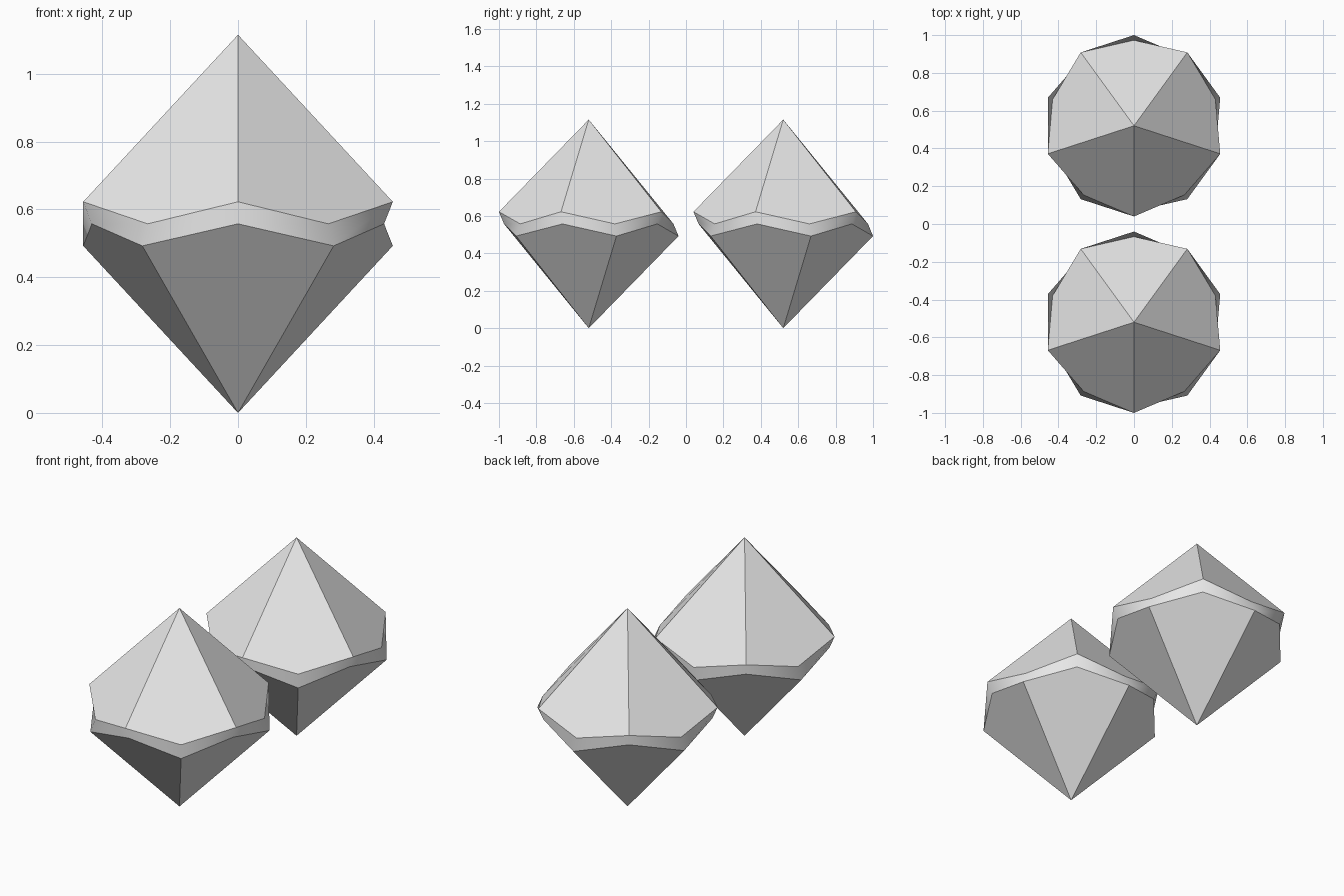
import bpy
import bmesh
from math import cos, sin, radians

cube = bpy.data.objects.get("Cube")
if cube:
    bpy.data.objects.remove(cube, do_unlink=True)

# Single flat colour
grey = bpy.data.materials.new("light_grey")
grey.use_nodes = True
colour = (0.8, 0.8, 0.8, 1)
grey.diffuse_color = colour
grey.node_tree.nodes["Principled BSDF"].inputs["Base Color"].default_value = colour

HEIGHT = 1.115
MIDDLE = HEIGHT / 2
RISE = 0.065          # zigzag height of the belt edges
TIP_R, NOTCH_R = 0.48, 0.453
SPACING = 0.52


def ten_sided_gem(name, y):
    """Five kite faces above and below a smooth zigzag belt."""
    bm = bmesh.new()
    top = bm.verts.new((0, 0, HEIGHT))
    bottom = bm.verts.new((0, 0, 0))
    upper, lower = [], []
    for i in range(10):
        a = radians(-90 + 36 * i)
        up = i % 2 == 0
        r_up, r_low = (TIP_R, NOTCH_R) if up else (NOTCH_R, TIP_R)
        z_up = MIDDLE + (RISE if up else 0)
        z_low = MIDDLE - (0 if up else RISE)
        upper.append(bm.verts.new((r_up * cos(a), r_up * sin(a), z_up)))
        lower.append(bm.verts.new((r_low * cos(a), r_low * sin(a), z_low)))

    for i in range(10):
        j, k = (i + 1) % 10, (i + 2) % 10
        # Belt panel
        bm.faces.new((lower[i], lower[j], upper[j], upper[i])).smooth = True
        # Kite face, alternating between the upper and lower halves
        if i % 2 == 0:
            bm.faces.new((top, upper[i], upper[j], upper[k]))
        else:
            bm.faces.new((bottom, lower[k], lower[j], lower[i]))

    bmesh.ops.recalc_face_normals(bm, faces=bm.faces)
    mesh = bpy.data.meshes.new(name)
    bm.to_mesh(mesh)
    bm.free()
    mesh.materials.append(grey)
    obj = bpy.data.objects.new(name, mesh)
    obj.location.y = y
    bpy.context.collection.objects.link(obj)


ten_sided_gem("front_ten_sided_die", -SPACING)
ten_sided_gem("back_ten_sided_die", SPACING)
